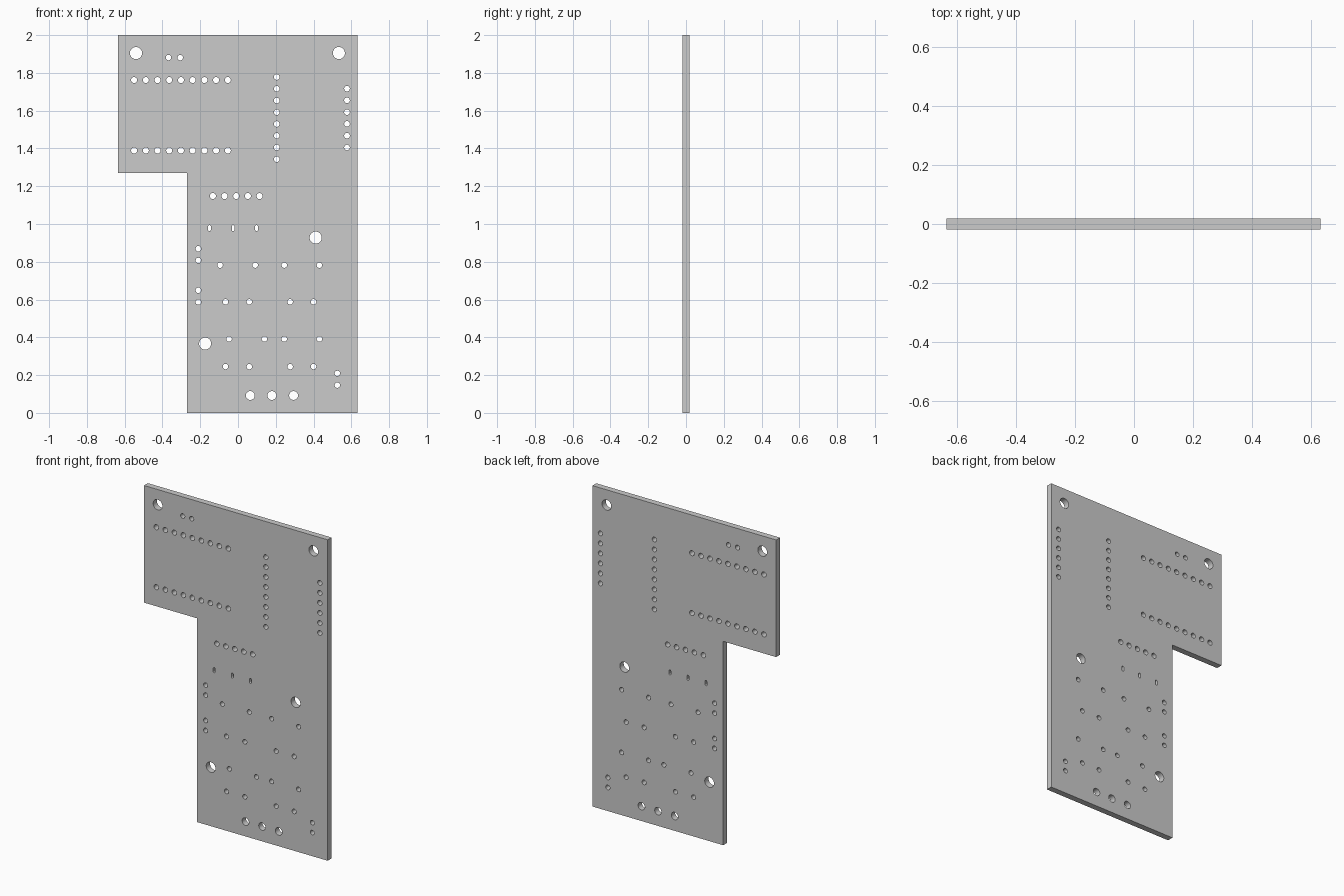
import bpy, bmesh
from math import cos, sin, pi, radians
from mathutils import Matrix

if "Cube" in bpy.data.objects:
    bpy.data.objects.remove(bpy.data.objects["Cube"])

THICK = 0.038
PIN, SMALL, MOUNT, TERMINAL = 0.016, 0.0145, 0.032, 0.0235

curve = bpy.data.curves.new("board_profile", 'CURVE')
curve.dimensions = '2D'
curve.fill_mode = 'BOTH'
curve.extrude = THICK / 2


def loop(points):
    s = curve.splines.new('POLY')
    s.points.add(len(points) - 1)
    for p, (x, z) in zip(s.points, points):
        p.co = (x, z, 0, 1)
    s.use_cyclic_u = True


def hole(x, z, r, half_slot=0.0, n=24):
    """Round hole, or an upright slot when half_slot > 0."""
    pts = []
    for i in range(n):
        a = 2 * pi * (i + 0.5) / n
        dz = half_slot if sin(a) > 0 else -half_slot
        pts.append((x + r * cos(a), z + r * sin(a) + dz))
    loop(pts)


def line(x0, z0, x1, z1, count, r):
    """Evenly spaced holes from one end point to the other."""
    for i in range(count):
        t = i / (count - 1)
        hole(x0 + (x1 - x0) * t, z0 + (z1 - z0) * t, r)


# L-shaped board outline
loop([(-0.27, 0), (0.632, 0), (0.632, 2), (-0.635, 2), (-0.635, 1.27), (-0.27, 1.27)])

# Mounting holes
for x, z in [(-0.54, 1.905), (0.534, 1.905), (0.411, 0.928), (-0.174, 0.367)]:
    hole(x, z, MOUNT, n=32)

# Header rows and columns
line(-0.55, 1.762, -0.054, 1.762, 9, PIN)
line(-0.55, 1.389, -0.054, 1.389, 9, PIN)
line(-0.133, 1.148, 0.114, 1.148, 5, PIN)
line(0.205, 1.778, 0.205, 1.343, 8, 0.015)
line(0.577, 1.717, 0.577, 1.405, 6, 0.015)

# Two-pin component holes
line(-0.368, 1.881, -0.306, 1.881, 2, SMALL)
line(-0.21, 0.869, -0.21, 0.807, 2, SMALL)
line(-0.21, 0.649, -0.21, 0.587, 2, SMALL)
line(0.526, 0.209, 0.526, 0.147, 2, SMALL)

# Narrow upright slots
for x in (-0.151, -0.026, 0.098):
    hole(x, 0.978, 0.007, 0.009)

# Scattered component rows
for z, xs in [(0.782, (-0.095, 0.091, 0.245, 0.431)),
              (0.588, (-0.066, 0.06, 0.276, 0.4)),
              (0.391, (-0.047, 0.14, 0.245, 0.431)),
              (0.245, (-0.066, 0.06, 0.276, 0.4))]:
    for x in xs:
        hole(x, z, SMALL)

# Terminal holes along the bottom edge
line(0.065, 0.092, 0.294, 0.092, 3, TERMINAL)

# Turn the filled profile into an upright mesh board
temp = bpy.data.objects.new("board_profile", curve)
bpy.context.collection.objects.link(temp)
deps = bpy.context.evaluated_depsgraph_get()
mesh = bpy.data.meshes.new_from_object(temp.evaluated_get(deps))
bpy.data.objects.remove(temp)

bm = bmesh.new()
bm.from_mesh(mesh)
bmesh.ops.remove_doubles(bm, verts=bm.verts, dist=1e-5)
bm.transform(Matrix.Rotation(radians(90), 4, 'X'))
bmesh.ops.recalc_face_normals(bm, faces=bm.faces)
bm.to_mesh(mesh)
bm.free()

mesh.name = "circuit_board"
board = bpy.data.objects.new("circuit_board", mesh)
bpy.context.collection.objects.link(board)
bpy.context.view_layer.objects.active = board
board.select_set(True)
bpy.ops.object.shade_smooth_by_angle(angle=radians(30))
